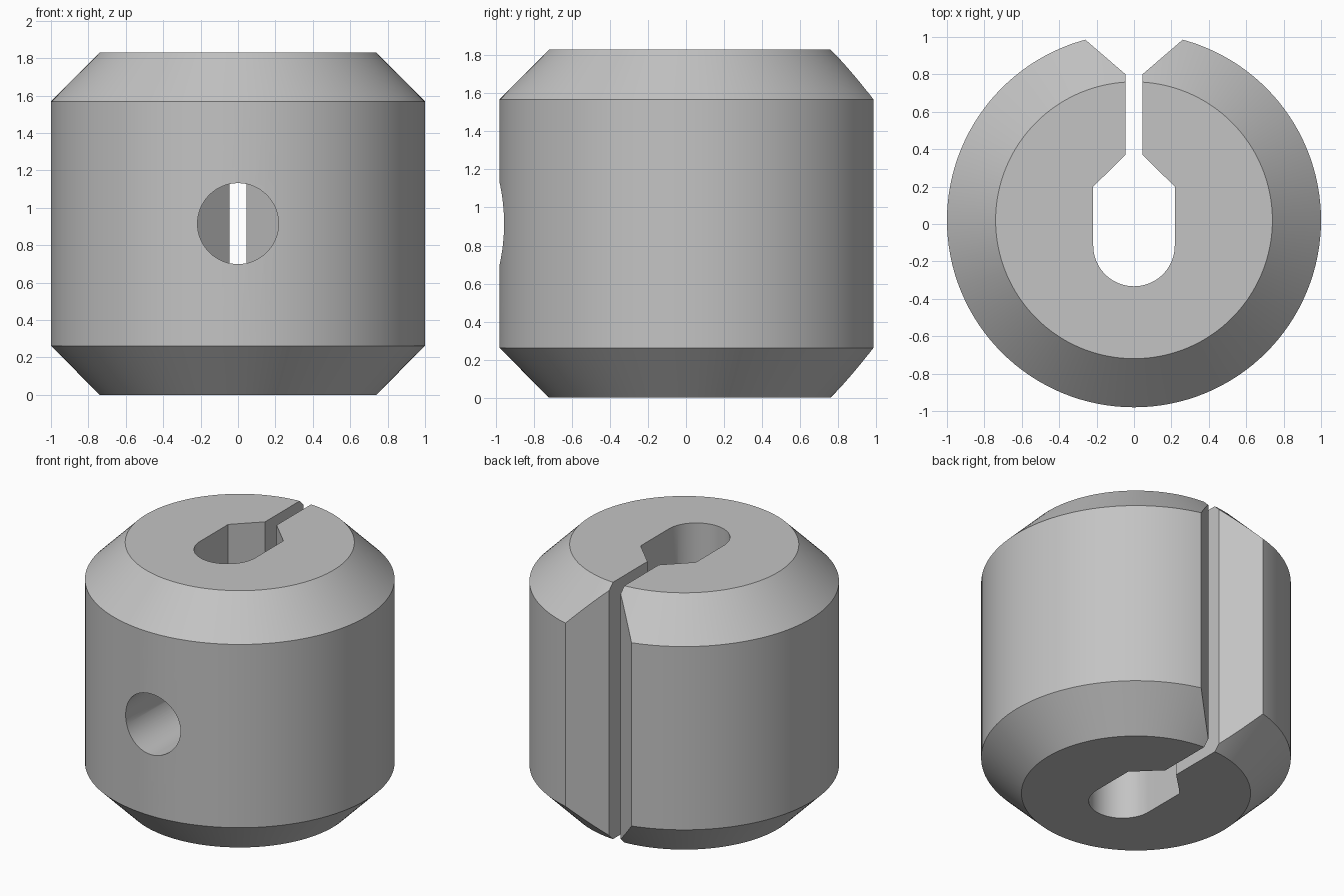
import bpy, bmesh, math
from mathutils import Matrix

if "Cube" in bpy.data.objects:
    bpy.data.objects.remove(bpy.data.objects["Cube"])

CY = 0.02        # collar axis along y
H = 1.83         # overall height
SEG = 128

steel = bpy.data.materials.new("plain_grey")
steel.diffuse_color = (0.55, 0.55, 0.55, 1)
steel.use_nodes = True
steel.node_tree.nodes["Principled BSDF"].inputs["Base Color"].default_value = steel.diffuse_color


def finish(name, bm):
    bmesh.ops.recalc_face_normals(bm, faces=bm.faces)
    me = bpy.data.meshes.new(name)
    bm.to_mesh(me)
    bm.free()
    me.materials.append(steel)
    ob = bpy.data.objects.new(name, me)
    bpy.context.collection.objects.link(ob)
    return ob


# Chamfered round collar, stacked from rings
bm = bmesh.new()
rings = []
for r, z in [(0.74, 0), (1.0, 0.262), (1.0, 1.568), (0.74, H)]:
    rings.append([bm.verts.new((r * math.cos(2 * math.pi * i / SEG),
                                CY + r * math.sin(2 * math.pi * i / SEG), z))
                  for i in range(SEG)])
for a, b in zip(rings, rings[1:]):
    for i in range(SEG):
        j = (i + 1) % SEG
        bm.faces.new((a[i], a[j], b[j], b[i]))
bm.faces.new(rings[0])
bm.faces.new(rings[-1])
collar = finish("collar", bm)

# Keyhole cutter: rounded bore, narrow slot and flared mouth at the back
R = 0.218
right = [(R, 0.2), (0.045, 0.37), (0.045, 0.8), (0.475, 1.17)]
arc = [(R * math.cos(t), -0.115 + R * math.sin(t))
       for t in (math.pi + math.pi * i / 40 for i in range(41))]
profile = arc + right + [(-x, y) for x, y in reversed(right)]
bm = bmesh.new()
base = bm.faces.new([bm.verts.new((x, y, -0.2)) for x, y in profile])
top = bmesh.ops.extrude_face_region(bm, geom=[base])
bmesh.ops.translate(bm, vec=(0, 0, H + 0.4),
                    verts=[v for v in top["geom"] if isinstance(v, bmesh.types.BMVert)])
slot_cutter = finish("slot_cutter", bm)

# Screw hole cutter: from the front face into the bore
bm = bmesh.new()
bmesh.ops.create_cone(bm, cap_ends=True, segments=64, radius1=0.2165, radius2=0.2165,
                      depth=1.085, matrix=Matrix.Translation((0, -0.6575, H / 2))
                      @ Matrix.Rotation(math.pi / 2, 4, 'X'))
hole_cutter = finish("hole_cutter", bm)

# Cut, then drop the cutters
bpy.context.view_layer.objects.active = collar
collar.select_set(True)
for cutter in (slot_cutter, hole_cutter):
    cutter.hide_render = True
    mod = collar.modifiers.new("cut", 'BOOLEAN')
    mod.operation = 'DIFFERENCE'
    mod.solver = 'EXACT'
    mod.object = cutter
    bpy.ops.object.modifier_apply(modifier=mod.name)
    bpy.data.objects.remove(cutter)

bpy.ops.object.shade_smooth_by_angle(angle=math.radians(25))
